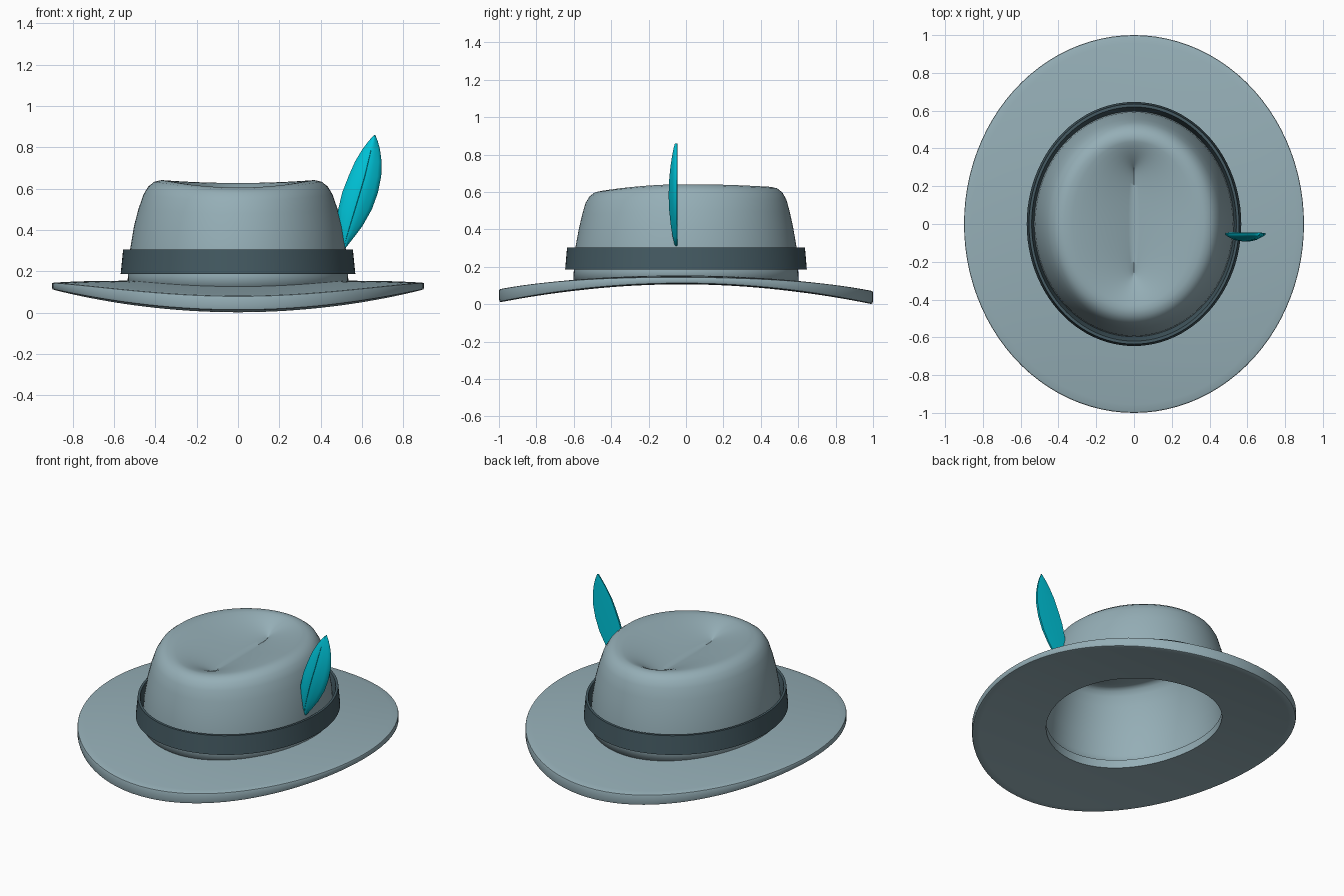
import bpy, bmesh
from math import sin, cos, pi, radians

cube = bpy.data.objects.get("Cube")
if cube:
    bpy.data.objects.remove(cube, do_unlink=True)


def material(name, rgb):
    m = bpy.data.materials.new(name)
    m.use_nodes = True
    m.diffuse_color = (*rgb, 1)
    bsdf = m.node_tree.nodes["Principled BSDF"]
    bsdf.inputs["Base Color"].default_value = (*rgb, 1)
    bsdf.inputs["Roughness"].default_value = 0.8
    return m


FELT = material("grey_felt", (0.30, 0.425, 0.47))
RIBBON = material("dark_slate_ribbon", (0.058, 0.102, 0.122))
TEAL = material("teal_feather", (0.0, 0.56, 0.70))

SEG = 96
ANGLES = [2 * pi * i / SEG for i in range(SEG)]


def loft(name, rings, mat, wrap=False, caps=False):
    """Skin a list of closed rings into one object."""
    bm = bmesh.new()
    rows = [[bm.verts.new(p) for p in ring] for ring in rings]
    n = len(rows[0])
    for r in range(len(rows) if wrap else len(rows) - 1):
        a, b = rows[r], rows[(r + 1) % len(rows)]
        for i in range(n):
            j = (i + 1) % n
            bm.faces.new((a[i], a[j], b[j], b[i]))
    if caps:
        bm.faces.new(rows[0][::-1])
        bm.faces.new(rows[-1])
    bmesh.ops.remove_doubles(bm, verts=bm.verts, dist=0.0005)
    bmesh.ops.recalc_face_normals(bm, faces=bm.faces)
    me = bpy.data.meshes.new(name)
    bm.to_mesh(me)
    bm.free()
    me.materials.append(mat)
    ob = bpy.data.objects.new(name, me)
    bpy.context.collection.objects.link(ob)
    return ob


def smooth(ob, angle=40):
    bpy.ops.object.select_all(action='DESELECT')
    ob.select_set(True)
    bpy.context.view_layer.objects.active = ob
    bpy.ops.object.shade_smooth_by_angle(angle=radians(angle))


def mix(a, b, t):
    return a + (b - a) * t


# Brim: thick oval ring, drooping at front and back
def brim_ring(t, level):
    ring = []
    for a in ANGLES:
        x = mix(0.482, 0.90, t) * cos(a)
        y = mix(0.55, 1.00, t) * sin(a)
        top = 0.150 - 0.075 * y * y + 0.025 * x * x - 0.04 * x ** 4
        low = 0.104 - 0.10 * y * y + 0.008 * x * x
        ring.append((x, y, mix(low, top, level) - 0.005 * y))
    return ring


STEPS = [0, 0.15, 0.3, 0.45, 0.6, 0.75, 0.9, 0.975]
rings = [brim_ring(t, 1) for t in STEPS]
rings += [brim_ring(0.995, 0.97), brim_ring(1, 0.88), brim_ring(1, 0.25)]
rings += [brim_ring(0.992, 0.06)]
rings += [brim_ring(t, 0) for t in reversed(STEPS)]
brim = loft("brim", rings, FELT, wrap=True)
smooth(brim)

# Crown: tapering oval wall, rounded ridge, pinched hollow along the top
WALL = [(0.535, 0.602, 0.115), (0.533, 0.60, 0.18), (0.523, 0.592, 0.30),
        (0.503, 0.572, 0.42), (0.482, 0.555, 0.50), (0.458, 0.537, 0.57),
        (0.434, 0.515, 0.61), (0.405, 0.487, 0.633), (0.37, 0.455, 0.641)]


def ridge_drop(a, z):
    lean = 0.036 if sin(a) < 0 else 0.014
    return lean * sin(a) ** 2 * max(0, (z - 0.3) / 0.34)


rings = [[(rx * cos(a), ry * sin(a), z - ridge_drop(a, z)) for a in ANGLES]
         for rx, ry, z in WALL]
RX, RY, RZ = WALL[-1]
for t in (0.12, 0.25, 0.4, 0.55, 0.7, 0.82, 0.92, 1):
    rings.append([(mix(RX, 0, t) * cos(a),
                   mix(RY * sin(a), 0.02 + 0.27 * sin(a), t),
                   mix(RZ - ridge_drop(a, RZ), 0.525, t ** 1.5))
                  for a in ANGLES])
crown = loft("crown", rings, FELT)
shell = crown.modifiers.new("felt_thickness", 'SOLIDIFY')
shell.thickness = 0.038
shell.offset = -1
smooth(crown, 60)

# Hat band: flared ribbon ring whose inner side closes in on the crown
SECTION = [(0.568, 0.646, 0.186), (0.556, 0.636, 0.304),
           (0.542, 0.620, 0.304), (0.522, 0.588, 0.20), (0.522, 0.588, 0.186)]
band = loft("hat_band", [[(rx * cos(a), ry * sin(a), z) for a in ANGLES]
                         for rx, ry, z in SECTION], RIBBON, wrap=True)
smooth(band)

# Feather: leaf outline with flat back and domed front split by a short quill groove
OUTLINE = [(0.31, 0.508, 0.519), (0.36, 0.490, 0.558), (0.42, 0.481, 0.603),
           (0.50, 0.485, 0.648), (0.58, 0.504, 0.677), (0.66, 0.535, 0.693),
           (0.73, 0.566, 0.695), (0.79, 0.602, 0.687), (0.83, 0.632, 0.676),
           (0.86, 0.659, 0.664)]
BACK = -0.047
FRONT = [(0, 0.25), (0.12, 0.55), (0.28, 0.87), (0.44, 1), (0.492, 1),
         (0.5, 1), (0.508, 1), (0.56, 1), (0.72, 0.85), (0.88, 0.55), (1, 0.3)]
rings = []
for z, left, right in OUTLINE:
    u = (z - 0.31) / 0.55
    bulge = 0.012 + 0.034 * sin(pi * u) ** 0.8
    groove = 0.006 if 0.05 < u < 0.8 else 0
    ring = [(mix(left, right, s), BACK - bulge * h + (groove if s == 0.5 else 0), z)
            for s, h in FRONT]
    rings.append(ring + [(right, BACK, z), (mix(left, right, 0.5), BACK + 0.002, z),
                         (left, BACK, z)])
feather = loft("feather", rings, TEAL, caps=True)
smooth(feather, 70)
